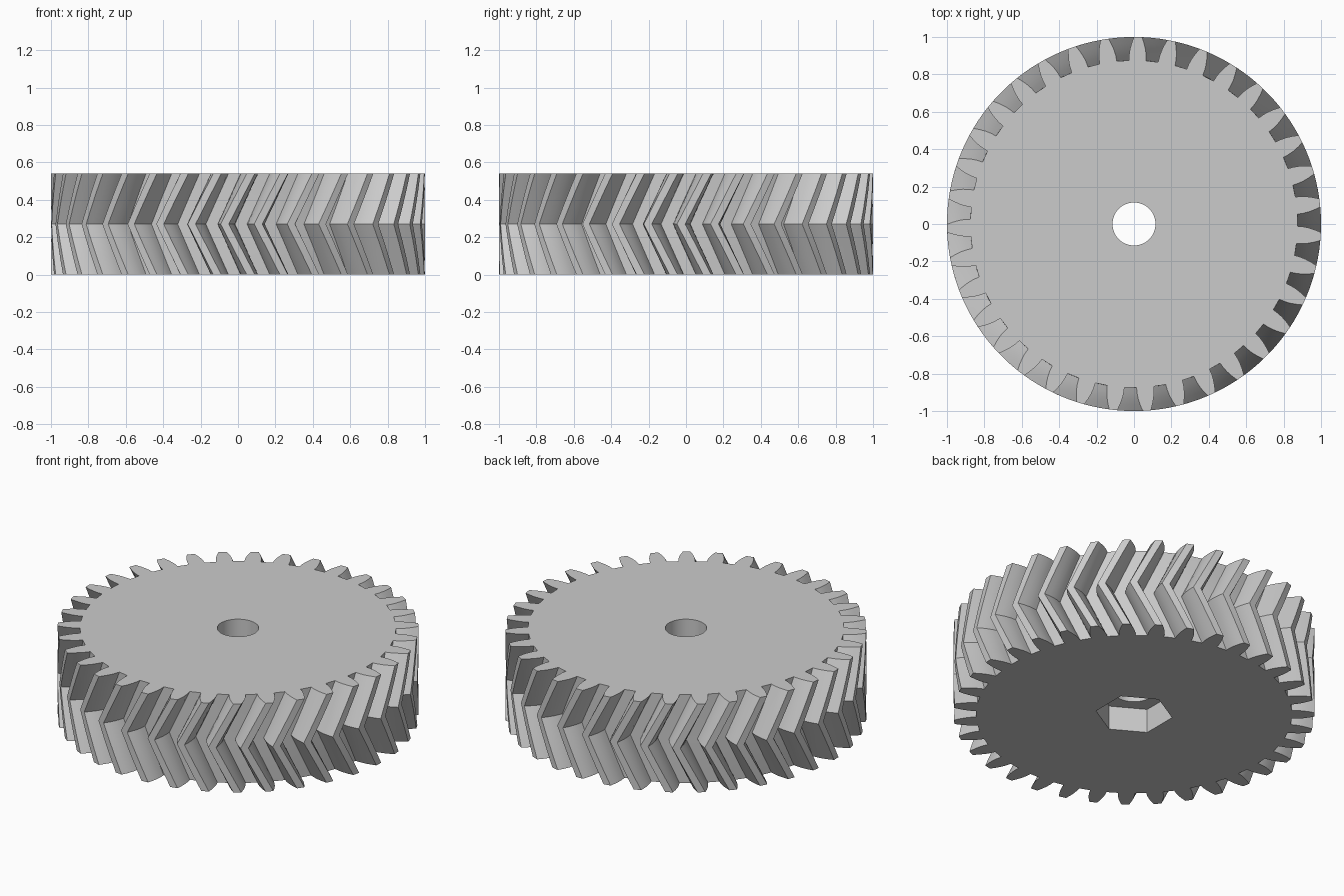
import bpy
import math

if "Cube" in bpy.data.objects:
    bpy.data.objects.remove(bpy.data.objects["Cube"])

TEETH = 35
HEIGHT = 0.54
TWIST = math.radians(8)        # rotation between the end faces and the middle
PHASE = math.radians(1.35)     # direction of one tooth gap on the end faces
PITCH = 2 * math.pi / TEETH
SLICES = 6                     # even, so the herringbone crease falls on a slice

grey = bpy.data.materials.new("plain_grey")
grey.diffuse_color = (0.6, 0.6, 0.6, 1)
grey.use_nodes = True
grey.node_tree.nodes["Principled BSDF"].inputs["Base Color"].default_value = grey.diffuse_color


def loft(name, rings):
    """Solid skinned through equal-sized rings, with a cap at each end."""
    n = len(rings[0])
    verts = [p for ring in rings for p in ring]
    faces = [tuple(reversed(range(n))),
             tuple(range((len(rings) - 1) * n, len(rings) * n))]
    for k in range(len(rings) - 1):
        for i in range(n):
            j = (i + 1) % n
            faces.append((k * n + i, k * n + j, (k + 1) * n + j, (k + 1) * n + i))
    mesh = bpy.data.meshes.new(name)
    mesh.from_pydata(verts, [], faces)
    mesh.materials.append(grey)
    obj = bpy.data.objects.new(name, mesh)
    bpy.context.collection.objects.link(obj)
    return obj


def prism(name, sides, radius, z0, z1, start=0.0):
    return loft(name, [[(radius * math.cos(start + 2 * math.pi * i / sides),
                         radius * math.sin(start + 2 * math.pi * i / sides), z)
                        for i in range(sides)] for z in (z0, z1)])


# Half of one tooth gap: (radius, half angle) from root to tip
flank = [(0.875, 0.037), (0.905, 0.0395), (0.935, 0.0455), (0.967, 0.0555), (1.0, 0.068)]
gap = [(r, -a) for r, a in reversed(flank)] + flank
outline = [(r, t * PITCH + a) for t in range(TEETH) for r, a in gap]

# Herringbone body: the outline turns one way to mid height, then back
rings = []
for k in range(SLICES + 1):
    f = k / SLICES
    turn = PHASE - TWIST * (1 - abs(2 * f - 1))
    rings.append([(r * math.cos(a + turn), r * math.sin(a + turn), f * HEIGHT)
                  for r, a in outline])
gear = loft("herringbone_gear", rings)

# Shaft hole right through, and a six-sided nut pocket in the underside
cutters = [prism("shaft_hole_cutter", 48, 0.115, -0.2, HEIGHT + 0.2),
           prism("nut_pocket_cutter", 6, 0.214, -0.1, 0.147, math.radians(30))]

bpy.context.view_layer.objects.active = gear
gear.select_set(True)
for cutter in cutters:
    cutter.hide_render = True
    mod = gear.modifiers.new(cutter.name, 'BOOLEAN')
    mod.operation = 'DIFFERENCE'
    mod.solver = 'EXACT'
    mod.object = cutter
    bpy.ops.object.modifier_apply(modifier=mod.name)
for cutter in cutters:
    bpy.data.objects.remove(cutter, do_unlink=True)

bpy.ops.object.shade_smooth_by_angle(angle=math.radians(25))
